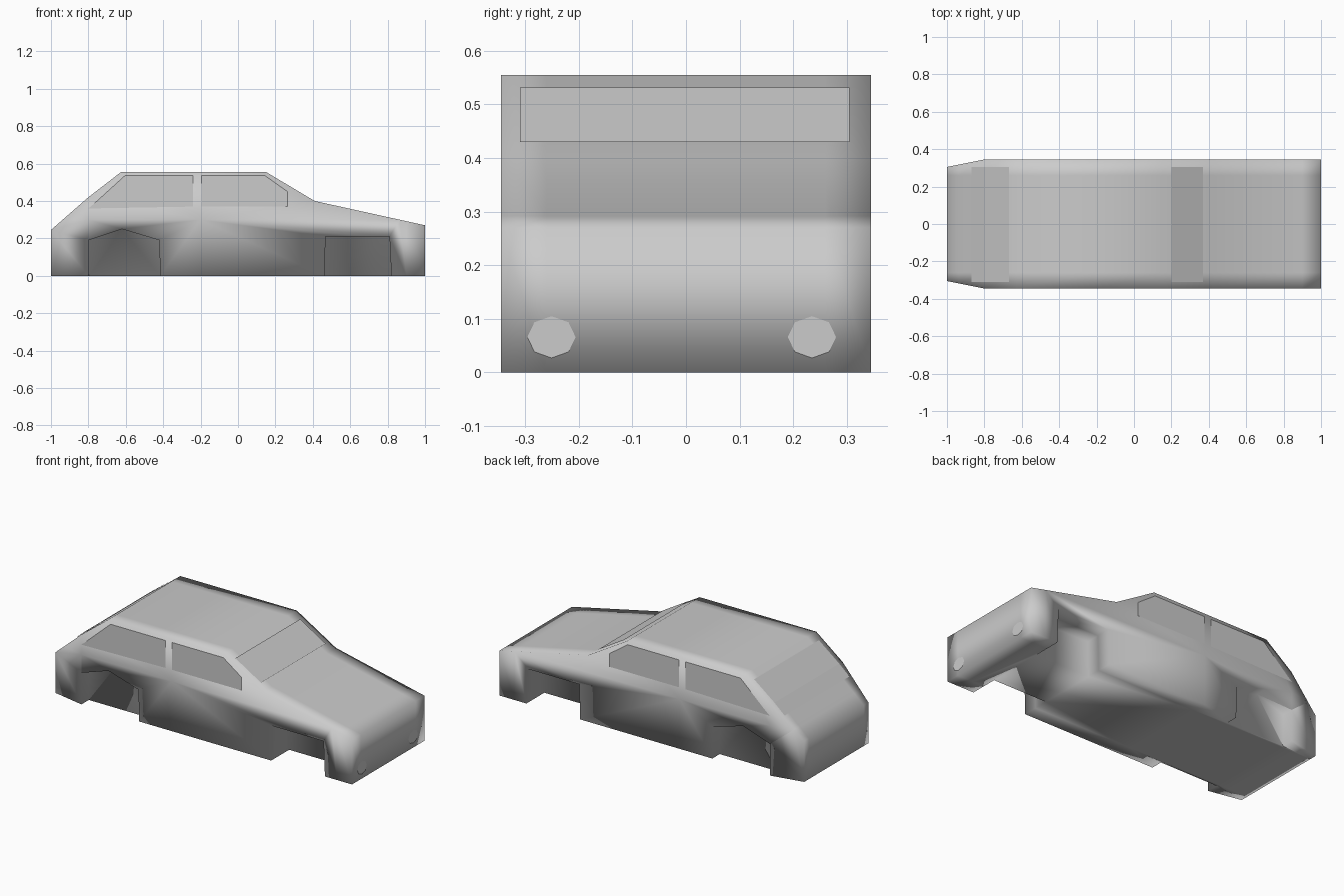
import bpy, bmesh, math
from mathutils import Vector

if "Cube" in bpy.data.objects:
    bpy.data.objects.remove(bpy.data.objects["Cube"])

HALF = 0.345


def make_object(name, bm):
    mesh = bpy.data.meshes.new(name)
    bm.to_mesh(mesh)
    bm.free()
    obj = bpy.data.objects.new(name, mesh)
    bpy.context.collection.objects.link(obj)
    return obj


def prism(profile, y0, y1):
    """Side profile (x, z) extruded from y0 to y1."""
    bm = bmesh.new()
    face = bm.faces.new([bm.verts.new((x, y0, z)) for x, z in profile])
    ext = bmesh.ops.extrude_face_region(bm, geom=[face])
    moved = [v for v in ext["geom"] if isinstance(v, bmesh.types.BMVert)]
    bmesh.ops.translate(bm, verts=moved, vec=(0, y1 - y0, 0))
    bmesh.ops.recalc_face_normals(bm, faces=bm.faces)
    return bm


def slice_mesh(bm, point, normal):
    bmesh.ops.bisect_plane(bm, geom=bm.verts[:] + bm.edges[:] + bm.faces[:],
                           plane_co=point, plane_no=normal, dist=1e-5)


def panel(name, points, toward):
    """Single flat panel whose normal points along the given direction."""
    bm = bmesh.new()
    face = bm.faces.new([bm.verts.new(p) for p in points])
    face.normal_update()
    if face.normal.dot(Vector(toward)) < 0:
        face.normal_flip()
    return make_object(name, bm)


# Body shell, narrowed at the tail
bm = prism([(-1, 0), (-1, 0.245), (-0.8, 0.42), (-0.625, 0.555), (0.15, 0.555),
            (0.41, 0.40), (1, 0.27), (1, 0)], -HALF, HALF)
slice_mesh(bm, (-0.8, 0, 0), (1, 0, 0))
for v in bm.verts:
    if v.co.x < -0.95:
        v.co.y *= 0.305 / HALF
body = make_object("car_body", bm)

# Wheel arch recesses: the front pair is deeper than the rear pair
arches = {
    "rear_arch": ([(-0.8, -0.1), (-0.8, 0.19), (-0.62, 0.25), (-0.42, 0.19),
                   (-0.415, -0.1)], 0.275),
    "front_arch": ([(0.46, -0.1), (0.468, 0.21), (0.81, 0.21), (0.825, -0.1)], 0.175),
}
cutters = []
for name, (profile, inner) in arches.items():
    for side in (-1, 1):
        y0, y1 = sorted((side * inner, side * 0.5))
        cutter = make_object(name + "_cutter", prism(profile, y0, y1))
        cutter.hide_render = True
        mod = body.modifiers.new(name, "BOOLEAN")
        mod.operation = "DIFFERENCE"
        mod.solver = "EXACT"
        mod.object = cutter
        cutters.append(cutter)

bpy.context.view_layer.update()
evaluated = body.evaluated_get(bpy.context.evaluated_depsgraph_get())
bm = bmesh.new()
bm.from_mesh(evaluated.to_mesh())
evaluated.to_mesh_clear()
body.modifiers.clear()
for cutter in cutters:
    bpy.data.objects.remove(cutter, do_unlink=True)

# Support loops keep the smooth shading soft only near the edges
for y in (-0.26, 0.26):
    slice_mesh(bm, (0, y, 0), (0, 1, 0))
slice_mesh(bm, (0, 0, 0.3), (0, 0, 1))
for x in (-0.2, 0.9):
    slice_mesh(bm, (x, 0, 0), (1, 0, 0))
for f in bm.faces:
    f.smooth = True
bm.to_mesh(body.data)
bm.free()

# Side windows
side_windows = {
    "rear_side_window": [(-0.8, 0.36), (-0.77, 0.385), (-0.605, 0.535),
                         (-0.24, 0.535), (-0.24, 0.37)],
    "front_side_window": [(-0.195, 0.37), (-0.195, 0.535), (0.145, 0.535),
                          (0.265, 0.45), (0.265, 0.37)],
}
for name, profile in side_windows.items():
    for side in (-1, 1):
        y = side * (HALF + 0.002)
        panel(name, [(x, y, z) for x, z in profile], (0, side, 0))


# Windscreen and bent rear window
def glass_strip(name, line):
    bm = bmesh.new()
    rows = [[bm.verts.new((x, y, z)) for y in (-0.31, 0.305)] for x, z in line]
    for a, b in zip(rows, rows[1:]):
        face = bm.faces.new((a[0], b[0], b[1], a[1]))
        face.normal_update()
        if face.normal.z < 0:
            face.normal_flip()
    return make_object(name, bm)


glass_strip("windscreen", [(0.2, 0.532), (0.37, 0.43)])
glass_strip("rear_window", [(-0.87, 0.364), (-0.802, 0.424), (-0.667, 0.528)])

# Eight-sided headlights
for y in (-0.251, 0.235):
    ring = [(1.001, y + 0.045 * math.cos(a), 0.066 + 0.039 * math.sin(a))
            for a in (i * math.tau / 8 for i in range(8))]
    panel("headlight", ring, (1, 0, 0))
